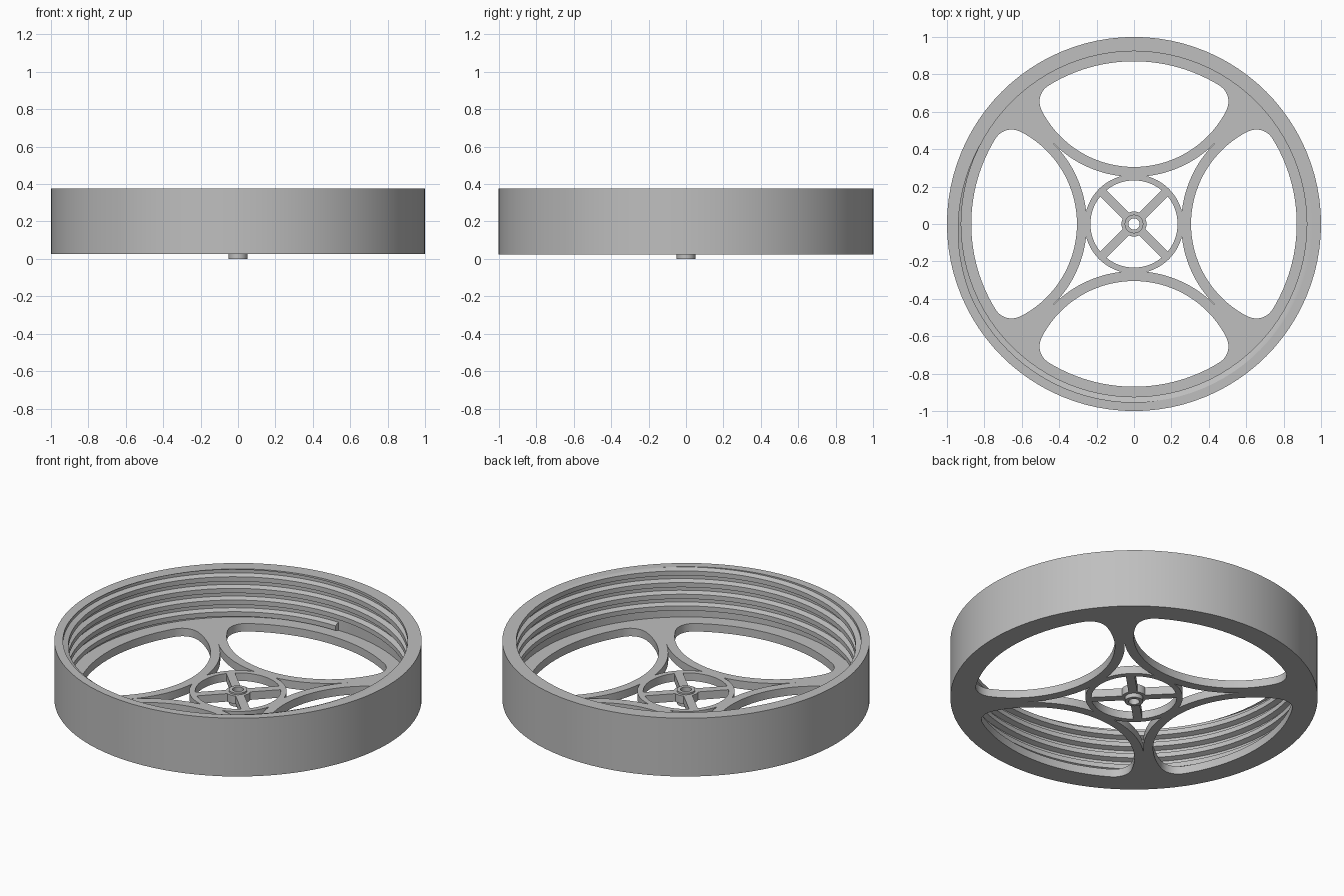
import bpy, bmesh
from math import sin, cos, pi, atan2, hypot
from mathutils import Matrix, Vector

cube = bpy.data.objects.get("Cube")
if cube:
    bpy.data.objects.remove(cube)

BOTTOM, FLOOR, TOP = 0.025, 0.073, 0.375
ROOT, CREST = 0.953, 0.924
SEGMENTS = 96

grey = bpy.data.materials.new("plain grey")
grey.use_nodes = True
grey.diffuse_color = (0.52, 0.52, 0.52, 1)
grey.node_tree.nodes["Principled BSDF"].inputs["Base Color"].default_value = grey.diffuse_color


def finish(name, mesh):
    """Link a mesh as an object with the material and sharp-edged smoothing."""
    obj = bpy.data.objects.new(name, mesh)
    bpy.context.scene.collection.objects.link(obj)
    mesh.materials.clear()
    mesh.materials.append(grey)
    bpy.ops.object.select_all(action='DESELECT')
    obj.select_set(True)
    bpy.context.view_layer.objects.active = obj
    bpy.ops.object.shade_smooth_by_angle(angle=0.5)
    return obj


def from_bmesh(name, bm):
    bmesh.ops.recalc_face_normals(bm, faces=bm.faces)
    mesh = bpy.data.meshes.new(name)
    bm.to_mesh(mesh)
    bm.free()
    return finish(name, mesh)


def lathe(name, profile, segments=SEGMENTS):
    """Turn a closed (radius, z) profile around the vertical axis."""
    bm = bmesh.new()
    verts = [bm.verts.new((r, 0, z)) for r, z in profile]
    edges = [bm.edges.new((v, verts[i - 1])) for i, v in enumerate(verts)]
    bmesh.ops.spin(bm, geom=verts + edges, cent=(0, 0, 0), axis=(0, 0, 1),
                   angle=2 * pi, steps=segments, use_merge=True)
    bmesh.ops.remove_doubles(bm, verts=bm.verts, dist=1e-5)
    return from_bmesh(name, bm)


def tube(name, inner, outer, low, high, segments=SEGMENTS):
    return lathe(name, [(inner, low), (outer, low), (outer, high), (inner, high)], segments)


def arc(centre, radius, start, end, steps):
    """Points along an arc, leaving out the last one."""
    return [(centre[0] + radius * cos(start + (end - start) * i / steps),
             centre[1] + radius * sin(start + (end - start) * i / steps))
            for i in range(steps)]


def turned(points, quarter):
    rot = Matrix.Rotation(quarter * pi / 2, 2)
    return [rot @ Vector(p) for p in points]


def flat_plate(name, outlines, low, high):
    """Fill outlines (inner ones become holes) and give them thickness."""
    curve = bpy.data.curves.new(name, 'CURVE')
    curve.dimensions, curve.fill_mode = '2D', 'BOTH'
    curve.extrude = (high - low) / 2
    for points in outlines:
        spline = curve.splines.new('POLY')
        spline.points.add(len(points) - 1)
        spline.use_cyclic_u = True
        for p, co in zip(spline.points, points):
            p.co = (co[0], co[1], 0, 1)
    helper = bpy.data.objects.new(name + " outline", curve)
    bpy.context.scene.collection.objects.link(helper)
    graph = bpy.context.evaluated_depsgraph_get()
    mesh = bpy.data.meshes.new_from_object(helper.evaluated_get(graph))
    bpy.data.objects.remove(helper)
    mesh.transform(Matrix.Translation((0, 0, (low + high) / 2)))
    bm = bmesh.new()
    bm.from_mesh(mesh)
    bmesh.ops.remove_doubles(bm, verts=bm.verts, dist=1e-5)
    return from_bmesh(name, bm)


# Outer wall
tube("outer_wall", ROOT, 1.0, BOTTOM, TOP)

# Floor plate: four rounded openings and a four-pointed hole around the hub
ARC_C = (0, 0.86)
CORNER, OPEN_R, RIM_R = 0.1, 0.555, 0.87
fx, fy = 0.405, 0.6545
a = atan2(fy, fx)
b = atan2(fy - ARC_C[1], fx)
opening = (arc((0, 0), RIM_R, a, pi - a, 28)
           + arc((-fx, fy), CORNER, pi - a, pi - b, 12)
           + arc(ARC_C, OPEN_R, pi - b, 2 * pi + b, 36)
           + arc((fx, fy), CORNER, b, a, 12))
star_side = arc(ARC_C, hypot(0.43, 0.43), -pi / 4, -3 * pi / 4, 28)
star = [p for q in range(4) for p in turned(star_side, q)]
outlines = [arc((0, 0), ROOT, 0, 2 * pi, SEGMENTS), star]
outlines += [turned(opening, q) for q in range(4)]
flat_plate("floor_plate", outlines, BOTTOM, FLOOR)

# Hub: ring, diagonal spokes and a small bored boss
tube("hub_ring", 0.233, 0.265, BOTTOM, FLOOR, 64)
tube("hub_disc", 0.031, 0.067, BOTTOM, FLOOR, 32)
tube("hub_boss", 0.03, 0.05, 0, FLOOR + 0.01, 32)
for q in range(4):
    bm = bmesh.new()
    bmesh.ops.create_cube(bm, size=1)
    place = (Matrix.Rotation(pi / 4 + q * pi / 2, 4, 'Z')
             @ Matrix.Translation((0.148, 0, (BOTTOM + FLOOR) / 2))
             @ Matrix.Diagonal((0.19, 0.048, FLOOR - BOTTOM, 1)))
    bmesh.ops.transform(bm, matrix=place, verts=bm.verts)
    from_bmesh(f"hub_spoke_{q + 1}", bm)

# Internal screw thread, rising anticlockwise from the floor and cut off at the rim
PITCH, TURNS = 0.07, 5
section = [(ROOT + 0.002, -0.025), (CREST, -0.014), (CREST, 0.014), (ROOT + 0.002, 0.025)]
bm = bmesh.new()
previous = None
for i in range(TURNS * SEGMENTS + 1):
    angle = pi / 2 + 2 * pi * i / SEGMENTS
    z = FLOOR + 0.024 + PITCH * i / SEGMENTS
    loop = [bm.verts.new((r * cos(angle), r * sin(angle), z + dz)) for r, dz in section]
    if previous:
        for k in range(4):
            bm.faces.new((previous[k - 1], previous[k], loop[k], loop[k - 1]))
    else:
        bm.faces.new(loop)
    previous = loop
bm.faces.new(previous)
bmesh.ops.recalc_face_normals(bm, faces=bm.faces)
cut = bmesh.ops.bisect_plane(bm, geom=bm.verts[:] + bm.edges[:] + bm.faces[:],
                             plane_co=(0, 0, TOP), plane_no=(0, 0, 1), clear_outer=True)
rim_edges = [e for e in bm.edges if e.is_boundary]
bmesh.ops.triangle_fill(bm, edges=rim_edges, use_beauty=True, normal=(0, 0, 1))
from_bmesh("screw_thread", bm)
